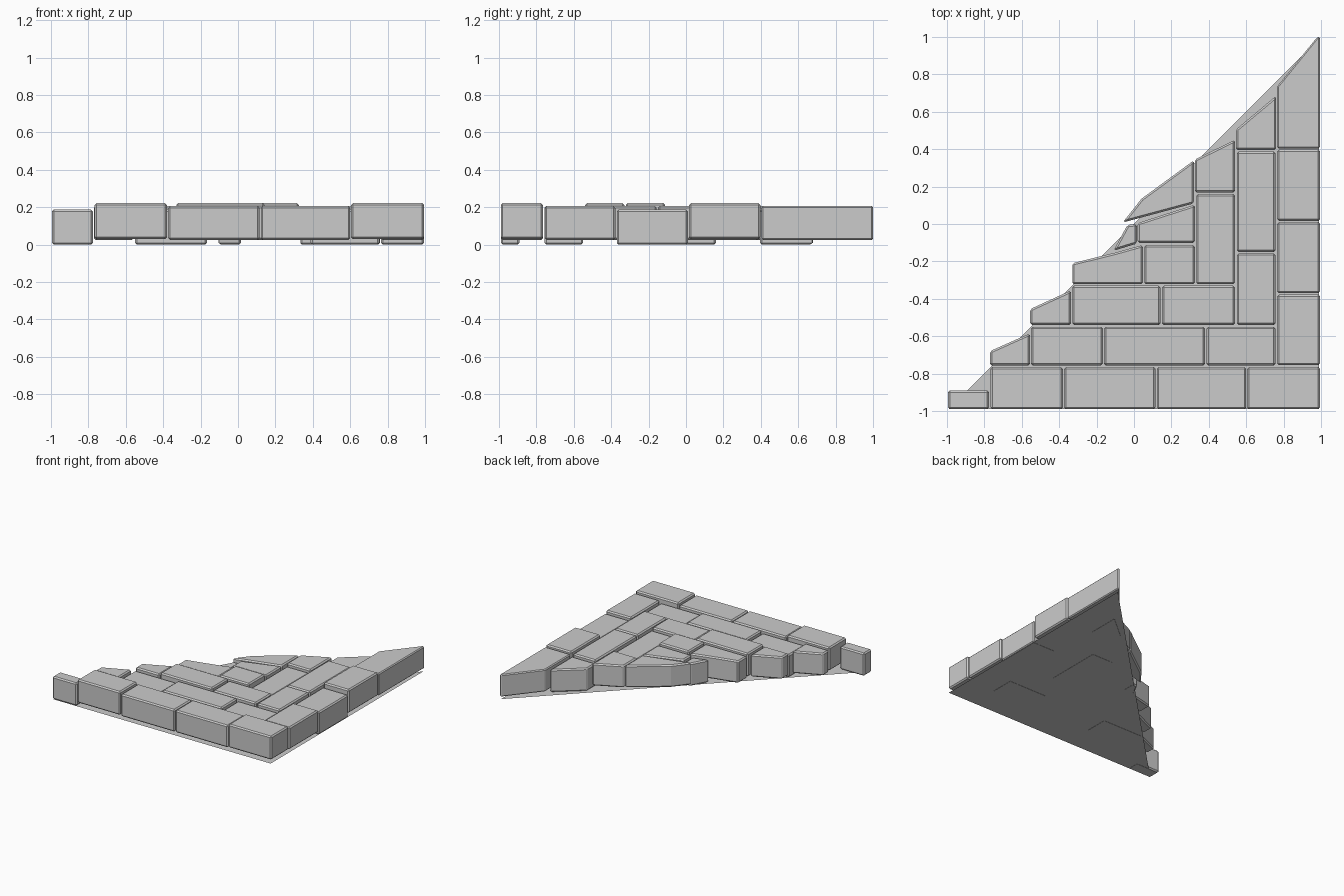
import bpy
import bmesh

cube = bpy.data.objects.get("Cube")
if cube:
    bpy.data.objects.remove(cube, do_unlink=True)

stone = bpy.data.materials.new("stone grey")
stone.use_nodes = True
GREY = (0.6, 0.6, 0.6, 1)
stone.diffuse_color = GREY
stone.node_tree.nodes["Principled BSDF"].inputs["Base Color"].default_value = GREY

# Three bedding heights: (bottom, top)
LOW, MID, HIGH = (0.0, 0.187), (0.025, 0.207), (0.03, 0.222)


def add_object(name, bm):
    mesh = bpy.data.meshes.new(name)
    bm.to_mesh(mesh)
    bm.free()
    mesh.materials.append(stone)
    obj = bpy.data.objects.new(name, mesh)
    bpy.context.collection.objects.link(obj)
    return obj


def block(name, outline, level):
    """Extrude an anticlockwise outline into a paving block with worn edges."""
    bm = bmesh.new()
    face = bm.faces.new([bm.verts.new((x, y, level[0])) for x, y in outline])
    top = bmesh.ops.extrude_face_region(bm, geom=[face])["geom"]
    for v in top:
        if isinstance(v, bmesh.types.BMVert):
            v.co.z = level[1]
    bmesh.ops.recalc_face_normals(bm, faces=bm.faces)
    obj = add_object(name, bm)
    bevel = obj.modifiers.new("worn edges", 'BEVEL')
    bevel.width = 0.01
    bevel.segments = 1
    bevel.limit_method = 'ANGLE'


def brick(name, x0, x1, y0, y1, level, y1_right=None):
    """Straight brick; y1_right slants its back edge."""
    back = y1 if y1_right is None else y1_right
    block(name, [(x0, y0), (x1, y0), (x1, back), (x0, y1)], level)


# Thin triangular ground sheet
bm = bmesh.new()
bm.faces.new([bm.verts.new(p) for p in ((-0.99, -0.99, 0.001), (0.99, -0.99, 0.001), (0.99, 0.99, 0.001))])
add_object("ground_sheet", bm)

# Front border
brick("front_end_stone", -0.995, -0.775, -0.99, -0.89, LOW)
for i, (x0, x1, lvl) in enumerate([(-0.767, -0.38, HIGH), (-0.373, 0.115, MID),
                                   (0.122, 0.6, MID), (0.605, 0.995, HIGH)]):
    brick(f"front_border_{i + 1}", x0, x1, -0.99, -0.765, lvl)

# Left border
for i, (y0, y1, lvl) in enumerate([(-0.755, -0.378, MID), (-0.37, 0.01, LOW), (0.017, 0.398, HIGH)]):
    brick(f"side_border_{i + 1}", 0.765, 0.995, y0, y1, lvl)
block("side_end_stone", [(0.765, 0.405), (0.995, 0.405), (0.995, 1.0), (0.98, 1.0), (0.765, 0.735)], MID)

# Second course
brick("second_row_end", -0.77, -0.557, -0.757, -0.68, MID, -0.585)
brick("second_row_1", -0.55, -0.167, -0.757, -0.55, LOW)
brick("second_row_2", -0.16, 0.38, -0.757, -0.55, MID)
brick("second_row_3", 0.387, 0.757, -0.757, -0.55, LOW)
brick("second_column_1", 0.55, 0.757, -0.54, -0.157, MID)
brick("second_column_2", 0.55, 0.757, -0.15, 0.388, MID)
brick("second_column_end", 0.545, 0.76, 0.395, 0.505, LOW, 0.685)

# Third course
brick("third_row_end", -0.555, -0.337, -0.54, -0.455, MID, -0.355)
brick("third_row_1", -0.33, 0.142, -0.54, -0.33, HIGH)
brick("third_row_2", 0.15, 0.54, -0.54, -0.33, MID)
brick("third_column_1", 0.333, 0.54, -0.322, 0.16, LOW)
brick("third_column_end", 0.325, 0.54, 0.168, 0.345, MID, 0.45)

# Inner stones
block("fourth_row_end", [(-0.33, -0.322), (0.047, -0.322), (0.047, -0.112), (-0.1, -0.153), (-0.33, -0.21)], MID)
brick("fourth_row_1", 0.055, 0.325, -0.322, -0.112, HIGH)
brick("inner_stone", 0.02, 0.325, -0.102, 0.005, MID, 0.103)
block("inner_chip", [(-0.11, -0.143), (0.015, -0.105), (0.015, 0.0), (-0.035, -0.005)], LOW)
block("inner_corner_stone", [(-0.06, 0.008), (0.32, 0.11), (0.32, 0.34), (0.04, 0.135)], MID)
